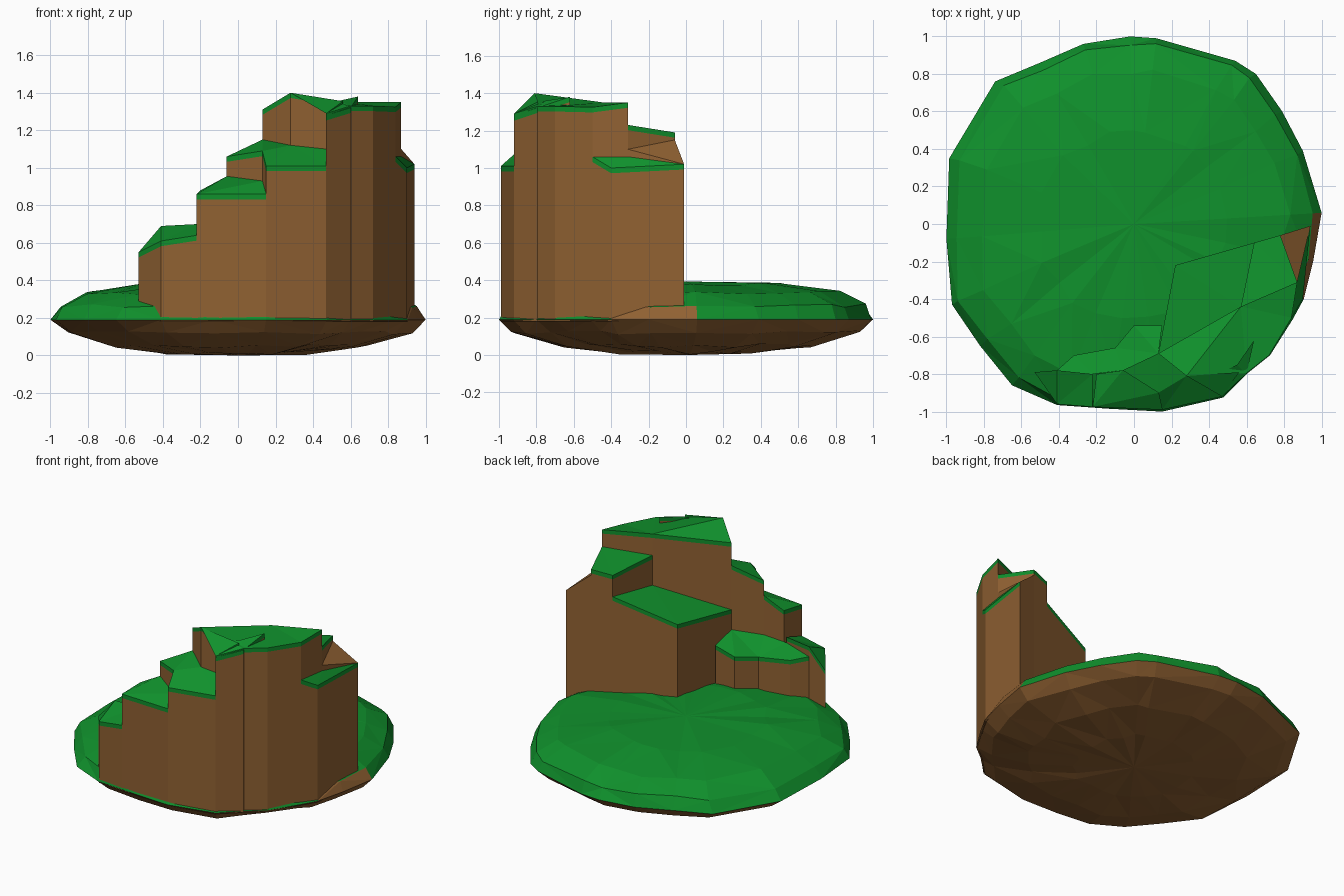
import bpy, bmesh, random

random.seed(4)


def material(name, rgb):
    m = bpy.data.materials.new(name)
    m.diffuse_color = (*rgb, 1)
    return m


GREEN = material("grass", (0.005, 0.28, 0.025))
BROWN = material("earth", (0.28, 0.12, 0.032))


def finish(name, bm):
    bmesh.ops.triangulate(bm, faces=bm.faces[:])
    bmesh.ops.recalc_face_normals(bm, faces=bm.faces[:])
    me = bpy.data.meshes.new(name)
    bm.to_mesh(me)
    bm.free()
    me.materials.append(BROWN)
    me.materials.append(GREEN)
    ob = bpy.data.objects.new(name, me)
    bpy.context.collection.objects.link(ob)
    return ob


def bridge(bm, a, b, mat):
    for i in range(len(a)):
        j = (i + 1) % len(a)
        bm.faces.new((a[i], a[j], b[j], b[i])).material_index = mat


def block(name, pts, grass=True, base=0.18):
    """Rock column with an uneven top and a thin band of grass around it."""
    bm = bmesh.new()
    ring = lambda f: [bm.verts.new((x, y, f(z))) for x, y, z in pts]
    low, mid, top = ring(lambda z: base), ring(lambda z: z - 0.028), ring(lambda z: z)
    bm.faces.new(low)
    bridge(bm, low, mid, 0)
    bridge(bm, mid, top, int(grass))
    bm.faces.new(top).material_index = int(grass)
    return finish(name, bm)


# Island: irregular outline, lofted down to the base and up to the grass dome
outline = [(-0.02, 1.0), (0.12, 0.99), (0.54, 0.87), (0.65, 0.80), (0.79, 0.60),
           (0.90, 0.39), (1.0, 0.06), (0.955, -0.20), (0.905, -0.40), (0.845, -0.51),
           (0.725, -0.70), (0.60, -0.80), (0.475, -0.925), (0.15, -1.0), (-0.13, -0.985),
           (-0.41, -0.965), (-0.65, -0.86), (-0.82, -0.65), (-0.97, -0.43), (-1.0, -0.08),
           (-0.985, 0.35), (-0.74, 0.76), (-0.50, 0.86), (-0.27, 0.96)]


def shell(name, rings, end_z, mat):
    bm = bmesh.new()
    prev = None
    for s, z in rings:
        j = 0 if prev is None else 1
        ring = [bm.verts.new((x * (s + j * random.uniform(-0.025, 0.015)),
                              y * (s + j * random.uniform(-0.025, 0.015)),
                              z + j * random.uniform(-0.01, 0.01))) for x, y in outline]
        if prev:
            bridge(bm, prev, ring, mat)
        prev = ring
    tip = bm.verts.new((0, 0, end_z))
    for i in range(len(prev)):
        bm.faces.new((prev[i - 1], prev[i], tip)).material_index = mat
    # bare earth beside the right end of the cliff
    for f in bm.faces:
        c = f.calc_center_median()
        if c.x > 0.88 and -0.5 < c.y < 0.1:
            f.material_index = 0
    ob = finish(name, bm)
    # an open shell: make sure it faces outward
    if (ob.data.polygons[-1].normal.z > 0) != bool(mat):
        ob.data.flip_normals()


shell("island_grass", [(1, 0.19), (0.96, 0.265), (0.82, 0.335), (0.5, 0.378)], 0.393, 1)
shell("island_underside", [(1, 0.19), (0.92, 0.12), (0.68, 0.05), (0.38, 0.012)], 0.0, 0)

# Cliff blocks, stepping up from left to right
block("cliff_step_low", [(-0.53, -0.79, 0.55), (-0.41, -0.96, 0.61), (-0.22, -0.975, 0.64),
                         (-0.22, -0.80, 0.70), (-0.41, -0.78, 0.69)])
block("cliff_step_middle", [(-0.22, -0.975, 0.86), (0.15, -0.99, 0.86), (0.13, -0.90, 0.93),
                            (-0.06, -0.78, 0.955), (-0.20, -0.80, 0.88)])
block("cliff_step_high", [(-0.06, -0.78, 1.06), (0.13, -0.90, 1.09), (0.15, -0.99, 1.01),
                          (0.47, -0.92, 1.01), (0.47, -0.80, 1.10), (0.28, -0.81, 1.12),
                          (0.13, -0.69, 1.15)])
block("cliff_summit", [(0.13, -0.69, 1.31), (0.28, -0.81, 1.40), (0.56, -0.79, 1.355),
                       (0.47, -0.92, 1.29), (0.60, -0.795, 1.33), (0.72, -0.70, 1.33),
                       (0.84, -0.50, 1.325), (0.87, -0.31, 1.35), (0.57, -0.44, 1.35)])
block("summit_front", [(0.47, -0.92, 1.28), (0.60, -0.80, 1.32), (0.64, -0.62, 1.38),
                       (0.55, -0.75, 1.36), (0.47, -0.79, 1.345)])

# Ledges behind the summit
block("back_ledge_high", [(0.64, -0.10, 1.17), (0.78, -0.06, 1.19), (0.87, -0.31, 1.23),
                          (0.57, -0.44, 1.20)])
block("back_ledge_middle", [(0.22, -0.22, 0.89), (0.64, -0.10, 1.02), (0.57, -0.44, 0.99),
                            (0.13, -0.69, 0.84)])
block("back_ledge_low", [(0.15, -0.54, 0.64), (0.0, -0.54, 0.60), (-0.10, -0.66, 0.58),
                         (-0.32, -0.70, 0.60), (-0.41, -0.78, 0.62), (-0.22, -0.80, 0.66),
                         (-0.06, -0.78, 0.68), (0.13, -0.69, 0.70)])

# Right end of the cliff: bare slope and a narrow grass ledge
block("right_slope", [(0.78, -0.06, 1.15), (0.94, -0.01, 1.02), (0.87, -0.31, 1.10)], False)
block("right_ledge", [(0.87, -0.31, 1.06), (0.94, -0.01, 1.02), (0.90, -0.40, 1.00),
                      (0.84, -0.50, 1.06)])
